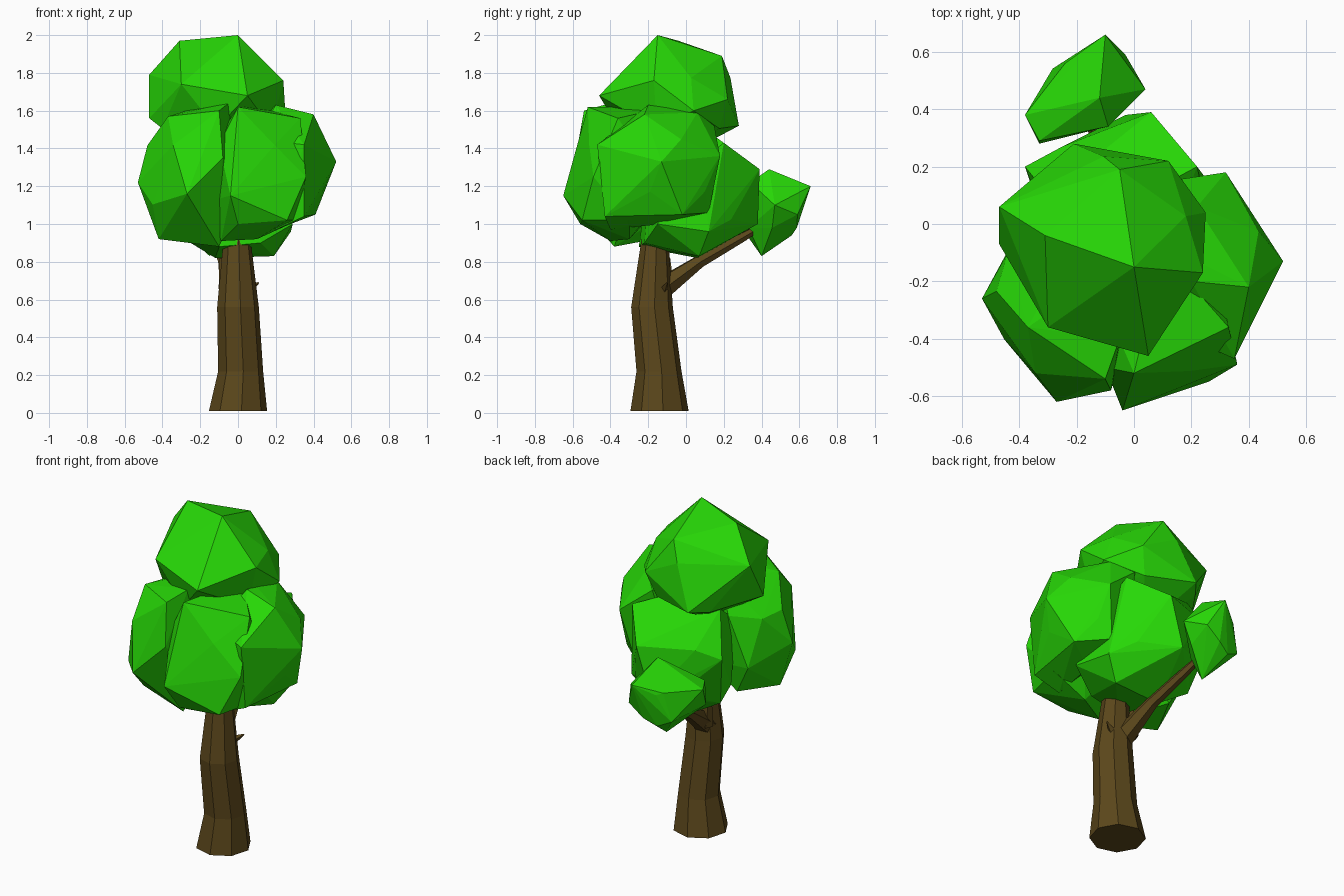
import bpy, bmesh, math
from mathutils import Vector, Matrix


def material(name, rgb):
    m = bpy.data.materials.new(name)
    m.diffuse_color = (*rgb, 1)
    return m


LEAF = material("leaf_green", (0.02, 0.68, 0.002))
BARK = material("bark_brown", (0.105, 0.063, 0.011))


def finish(name, bm, mat):
    bmesh.ops.recalc_face_normals(bm, faces=bm.faces)
    me = bpy.data.meshes.new(name)
    bm.to_mesh(me)
    bm.free()
    me.materials.append(mat)
    bpy.context.collection.objects.link(bpy.data.objects.new(name, me))


def leaf_clump(name, center, radii, turn, corners):
    """Faceted ball pulled out to a few silhouette corners."""
    bm = bmesh.new()
    shape = (Matrix.Translation(center) @ Matrix.Diagonal((*radii, 1))
             @ Matrix.Rotation(turn, 4, 'Z'))
    bmesh.ops.create_icosphere(bm, subdivisions=1, radius=1, matrix=shape)
    for c in corners:
        bm.verts.new(c)
    hull = bmesh.ops.convex_hull(bm, input=bm.verts[:])
    junk = {g for g in hull["geom_interior"] + hull["geom_unused"]
            if isinstance(g, bmesh.types.BMVert)}
    bmesh.ops.delete(bm, geom=list(junk), context='VERTS')
    finish(name, bm, LEAF)


def limb(name, sections, sides, level=False):
    """Tapered tube through (x, y, z, radius) sections."""
    bm = bmesh.new()
    pts = [Vector(s[:3]) for s in sections]
    axis = Vector((0, 0, 1)) if level else pts[-1] - pts[0]
    rot = axis.to_track_quat('Z', 'Y')
    rings = []
    for p, s in zip(pts, sections):
        rings.append([bm.verts.new(p + rot @ Vector(
            (s[3] * math.cos(a), s[3] * math.sin(a), 0)))
            for a in (math.tau * (i + 0.15 * level) / sides for i in range(sides))])
    for lo, hi in zip(rings, rings[1:]):
        for i in range(sides):
            j = (i + 1) % sides
            bm.faces.new((lo[i], lo[j], hi[j], hi[i]))
    bm.faces.new(rings[0])
    bm.faces.new(rings[-1])
    finish(name, bm, BARK)


# Trunk, branch and snapped twigs
limb("trunk", [(0, -0.14, 0.01, 0.155), (0.014, -0.143, 0.22, 0.12),
               (0, -0.18, 0.56, 0.111), (-0.005, -0.165, 0.9, 0.074),
               (-0.01, -0.15, 1.1, 0.05)], 8, level=True)
limb("branch", [(-0.03, -0.14, 0.65, 0.065), (-0.07, 0.07, 0.8, 0.036),
                (-0.13, 0.3, 0.93, 0.026), (-0.16, 0.42, 1.0, 0.015)], 6)
limb("right_twig", [(0.05, -0.12, 0.65, 0.025), (0.11, -0.1, 0.69, 0.004)], 4)
limb("left_twig", [(-0.06, -0.1, 0.66, 0.045), (-0.08, -0.1, 0.82, 0.02)], 5)

# Leaf clumps
leaf_clump("top_leaves", (-0.11, -0.06, 1.64), (0.34, 0.33, 0.30), 0.3, [
    (0, -0.15, 2.0), (-0.31, -0.04, 1.97), (-0.05, 0.19, 1.89),
    (0.05, -0.46, 1.68), (-0.3, -0.36, 1.74), (-0.47, 0.06, 1.79),
    (-0.47, -0.07, 1.56), (-0.21, 0.28, 1.52), (0.12, 0.22, 1.66),
    (0.24, -0.17, 1.76), (0.25, 0.04, 1.6)])
leaf_clump("left_leaves", (-0.24, -0.27, 1.26), (0.27, 0.31, 0.35), 0.5, [
    (-0.53, -0.26, 1.22), (-0.27, -0.62, 1.16), (-0.42, -0.3, 0.92),
    (-0.37, -0.36, 1.57), (-0.44, -0.1, 1.4), (-0.08, -0.58, 1.35),
    (-0.1, -0.38, 0.88), (-0.05, -0.4, 1.64), (-0.2, -0.05, 1.6),
    (-0.4, -0.02, 1.12), (-0.1, -0.54, 1.6), (-0.3, -0.06, 0.94)])
leaf_clump("front_leaves", (0.08, -0.31, 1.27), (0.26, 0.26, 0.33), 0.2, [
    (-0.04, -0.65, 1.15), (0.0, -0.52, 1.62), (0.36, -0.49, 1.25),
    (0.33, -0.36, 1.56), (0.26, -0.55, 1.02), (0.0, -0.56, 1.0),
    (-0.09, -0.4, 0.91), (-0.1, -0.5, 1.42), (0.32, -0.3, 1.02),
    (0.1, -0.1, 1.62), (0.1, -0.3, 0.92)])
leaf_clump("right_leaves", (0.22, -0.13, 1.31), (0.26, 0.3, 0.31), 0.4, [
    (0.52, -0.13, 1.33), (0.32, 0.18, 1.36), (0.41, -0.02, 1.05),
    (0.4, -0.22, 1.58), (0.37, -0.4, 1.2), (0.22, 0.06, 1.59),
    (0.2, -0.2, 1.63), (0.26, 0.12, 1.06), (0.35, -0.43, 1.04),
    (0.35, -0.47, 1.42), (0.2, -0.4, 0.97), (0.12, 0.15, 1.52)])
leaf_clump("back_leaves", (-0.04, 0.06, 1.18), (0.32, 0.3, 0.35), 0.1, [
    (0.06, 0.39, 1.29), (-0.03, 0.38, 1.0), (-0.38, 0.2, 1.25),
    (0.22, 0.2, 1.43), (-0.12, 0.06, 0.82), (0.19, 0.07, 0.83),
    (0.28, 0.12, 0.96), (-0.1, -0.25, 0.88), (-0.3, 0.1, 0.93),
    (0.29, -0.15, 1.0), (0.12, -0.22, 0.9), (-0.3, 0.1, 1.5),
    (-0.25, 0.27, 1.3)])
leaf_clump("branch_leaves", (-0.17, 0.46, 1.06), (0.16, 0.15, 0.18), 0.6, [
    (-0.1, 0.66, 1.2), (-0.12, 0.44, 1.29), (-0.38, 0.38, 1.14),
    (-0.33, 0.28, 1.0), (0.04, 0.47, 1.1), (-0.09, 0.34, 1.22),
    (-0.15, 0.4, 0.83), (-0.2, 0.56, 0.94), (-0.24, 0.56, 1.15),
    (-0.03, 0.59, 1.05), (-0.33, 0.29, 1.15)])
